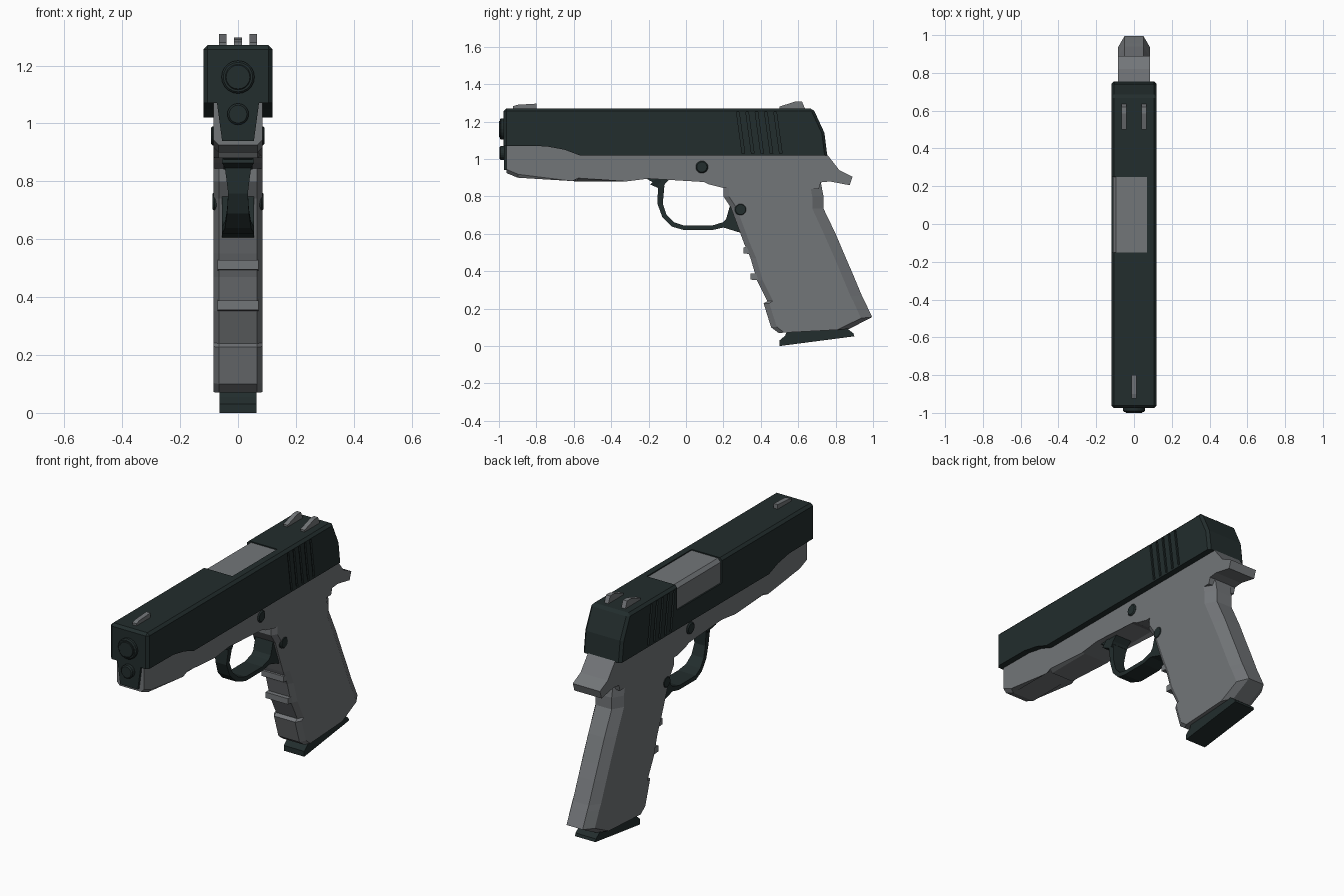
import bpy, bmesh, math
from mathutils import Matrix, Vector

if "Cube" in bpy.data.objects:
    bpy.data.objects.remove(bpy.data.objects["Cube"])

def material(name, col):
    m = bpy.data.materials.new(name)
    m.diffuse_color = (*col, 1)
    m.use_nodes = True
    m.node_tree.nodes["Principled BSDF"].inputs["Base Color"].default_value = m.diffuse_color
    return m

DARK = material("dark gunmetal", (0.016, 0.026, 0.026))
GREY = material("mid grey", (0.17, 0.18, 0.19))

def finish(name, bm, mat):
    bmesh.ops.recalc_face_normals(bm, faces=bm.faces)
    me = bpy.data.meshes.new(name)
    bm.to_mesh(me)
    bm.free()
    ob = bpy.data.objects.new(name, me)
    bpy.context.collection.objects.link(ob)
    if mat:
        me.materials.append(mat)
    return ob

def add_prism(bm, prof, x0, x1):
    """Extrude a (y, z) outline from x0 to x1."""
    a = [bm.verts.new((x0, y, z)) for y, z in prof]
    b = [bm.verts.new((x1, y, z)) for y, z in prof]
    bm.faces.new(a)
    bm.faces.new(b[::-1])
    n = len(prof)
    for i in range(n):
        j = (i + 1) % n
        bm.faces.new((a[i], b[i], b[j], a[j]))

def prism(name, prof, x0, x1, mat, bevel=0, rule=None):
    bm = bmesh.new()
    add_prism(bm, prof, x0, x1)
    if bevel:
        es = [e for e in bm.edges if rule(e.verts[0].co, e.verts[1].co)]
        bmesh.ops.bevel(bm, geom=es, offset=bevel, segments=1, affect='EDGES', clamp_overlap=True)
    return finish(name, bm, mat)

def cylinder(name, axis, centre, r, length, mat, bevel=0.006):
    bm = bmesh.new()
    rot = Matrix.Rotation(math.pi / 2, 4, 'Y' if axis == 'X' else 'X')
    bmesh.ops.create_cone(bm, cap_ends=True, segments=20, radius1=r, radius2=r,
                          depth=length, matrix=Matrix.Translation(centre) @ rot)
    caps = [e for e in bm.edges if any(len(f.verts) > 4 for f in e.link_faces)]
    bmesh.ops.bevel(bm, geom=caps, offset=bevel, segments=1, affect='EDGES')
    return finish(name, bm, mat)

def cut(ob, cutter):
    m = ob.modifiers.new("cut", 'BOOLEAN')
    m.operation, m.solver, m.object = 'DIFFERENCE', 'EXACT', cutter
    bpy.context.view_layer.objects.active = ob
    bpy.ops.object.modifier_apply(modifier=m.name)
    bpy.data.objects.remove(cutter)

def box(y0, y1, z0, z1):
    return [(y0, z0), (y1, z0), (y1, z1), (y0, z1)]

# Slide with chamfered upper edges
slide = prism("slide", [(-0.975, 1.07), (-0.75, 1.068), (-0.65, 1.05), (-0.57, 1.02),
                        (0.755, 1.02), (0.74, 1.14), (0.68, 1.27), (-0.975, 1.27)],
              -0.12, 0.12, DARK, 0.014,
              lambda a, b: (abs(a.x - b.x) < 1e-4 and max(a.z, b.z) > 1.1)
              or (abs(a.x - b.x) > 0.1 and a.z > 1.2))

# Ejection opening and slanted rear grooves
cut(slide, prism("port_cutter", box(-0.15, 0.25, 1.13, 1.3), -0.14, 0.07, None))
bm = bmesh.new()
for i in range(5):
    y = 0.27 + i * 0.05
    p = [(y, 1.25), (y + 0.014, 1.25), (y + 0.044, 1.03), (y + 0.03, 1.03)]
    add_prism(bm, p, 0.111, 0.14)
    add_prism(bm, p, -0.14, -0.111)
cut(slide, finish("groove_cutter", bm, None))
prism("chamber_block", box(-0.15, 0.25, 1.12, 1.264), -0.112, 0.07, GREY, 0.018,
      lambda a, b: a.x < -0.1 and b.x < -0.1 and a.z > 1.2 and b.z > 1.2)

# Sights
prism("front_sight", [(-0.925, 1.26), (-0.925, 1.282), (-0.9, 1.29), (-0.80, 1.296), (-0.80, 1.26)],
      -0.013, 0.013, GREY)
for s in (-1, 1):
    x = 0.053 * s
    prism("rear_sight", [(0.5, 1.26), (0.5, 1.28), (0.585, 1.308), (0.62, 1.308), (0.64, 1.26)],
          x - 0.013, x + 0.013, GREY)

# Muzzle: collar, inner tip, guide rod tip and front plate
cylinder("barrel_collar", 'Y', (0, -0.965, 1.16), 0.057, 0.06, DARK)
cylinder("barrel_tip", 'Y', (0, -0.975, 1.16), 0.044, 0.05, DARK, 0.003)
cylinder("guide_rod_tip", 'Y', (0, -0.965, 1.032), 0.037, 0.066, DARK)
bm = bmesh.new()
for y in (-0.973, -0.93):
    bm.faces.new([bm.verts.new((x, y, z)) for x, z in
                  ((-0.055, 0.94), (0.055, 0.94), (0.074, 1.08), (-0.074, 1.08))])
bmesh.ops.bridge_loops(bm, edges=bm.edges[:])
finish("front_plate", bm, DARK)

# Frame with rear tang
prism("frame", [(-0.96, 1.08), (-0.96, 0.925), (-0.9, 0.9), (-0.6, 0.9), (-0.585, 0.88),
                (-0.32, 0.88), (-0.2, 0.895), (0.06, 0.895), (0.12, 0.865), (0.2, 0.845),
                (0.71, 0.84), (0.72, 0.875), (0.77, 0.88), (0.875, 0.86), (0.89, 0.905),
                (0.82, 0.94), (0.75, 1.03), (-0.57, 1.03), (-0.75, 1.08)],
      -0.085, 0.085, GREY, 0.018,
      lambda a, b: abs(a.x - b.x) < 1e-4 and max(a.z, b.z) < 0.93 and a.y < 0.1 and b.y < 0.1)

# Grip: chamfered sections lofted downward, each (front y, z, back y, z)
rows = [(0.2, 0.87, 0.72, 0.88), (0.2, 0.80, 0.735, 0.80), (0.24, 0.74, 0.735, 0.735),
        (0.31, 0.55, 0.80, 0.60), (0.345, 0.47, 0.855, 0.47), (0.38, 0.35, 0.89, 0.39),
        (0.435, 0.24, 0.94, 0.27), (0.415, 0.228, 0.955, 0.24),
        (0.455, 0.1, 0.995, 0.155), (0.495, 0.07, 0.87, 0.09)]
bm = bmesh.new()
rings = []
for yf, zf, yb, zb in rows:
    f, b = Vector((0, yf, zf)), Vector((0, yb, zb))
    d = (b - f).normalized()
    half = [(0.066, f), (0.085, f + d * 0.03), (0.085, b - d * 0.06), (0.05, b)]
    pts = [(x, p) for x, p in half] + [(-x, p) for x, p in half[::-1]]
    rings.append([bm.verts.new((x, p.y, p.z)) for x, p in pts])
for r, q in zip(rings, rings[1:]):
    for i in range(8):
        j = (i + 1) % 8
        bm.faces.new((r[i], r[j], q[j], q[i]))
bm.faces.new(rings[0])
bm.faces.new(rings[-1])
finish("grip", bm, GREY)

# Finger ridges on the front of the grip
for y, z in ((0.308, 0.51), (0.346, 0.37)):
    prism("finger_ridge", [(y, z - 0.015), (y + 0.06, z - 0.02), (y + 0.05, z + 0.02), (y, z + 0.018)],
          -0.07, 0.07, GREY)

# Guard loop: a band with varying width, (y, z, half width, half thickness)
path = [(-0.17, 0.885, 0.055, 0.03), (-0.133, 0.85, 0.045, 0.018), (-0.138, 0.76, 0.034, 0.014),
        (-0.115, 0.695, 0.038, 0.013), (-0.07, 0.65, 0.045, 0.013), (-0.01, 0.632, 0.055, 0.012),
        (0.14, 0.632, 0.055, 0.012), (0.2, 0.648, 0.055, 0.014), (0.25, 0.67, 0.055, 0.02)]
bm = bmesh.new()
rings = []
for i, (y, z, w, t) in enumerate(path):
    a, b = path[max(i - 1, 0)], path[min(i + 1, len(path) - 1)]
    d = Vector((b[0] - a[0], b[1] - a[1])).normalized()
    ny, nz = -d.y * t, d.x * t
    rings.append([bm.verts.new((sx * w, y + s * ny, z + s * nz))
                  for sx, s in ((-1, -1), (1, -1), (1, 1), (-1, 1))])
for r, q in zip(rings, rings[1:]):
    for i in range(4):
        j = (i + 1) % 4
        bm.faces.new((r[i], r[j], q[j], q[i]))
bm.faces.new(rings[0])
bm.faces.new(rings[-1])
finish("guard_loop", bm, DARK)
prism("guard_rear_web", [(0.18, 0.64), (0.3, 0.603), (0.32, 0.66), (0.26, 0.76), (0.235, 0.75), (0.215, 0.68)],
      -0.055, 0.055, DARK)
prism("guard_front_web", [(-0.22, 0.9), (-0.16, 0.865), (-0.125, 0.84), (-0.11, 0.87), (-0.08, 0.9)],
      -0.05, 0.05, DARK)

# Side pins
cylinder("upper_pin", 'X', (-0.001, 0.085, 0.957), 0.033, 0.186, DARK)
cylinder("lower_pin", 'X', (0, 0.292, 0.73), 0.033, 0.176, DARK)

# Base plate under the grip
prism("base_plate", [(0.5, 0), (0.9, 0.052), (0.895, 0.068), (0.86, 0.095), (0.54, 0.08),
                     (0.53, 0.055), (0.5, 0.03)], -0.064, 0.064, DARK)
